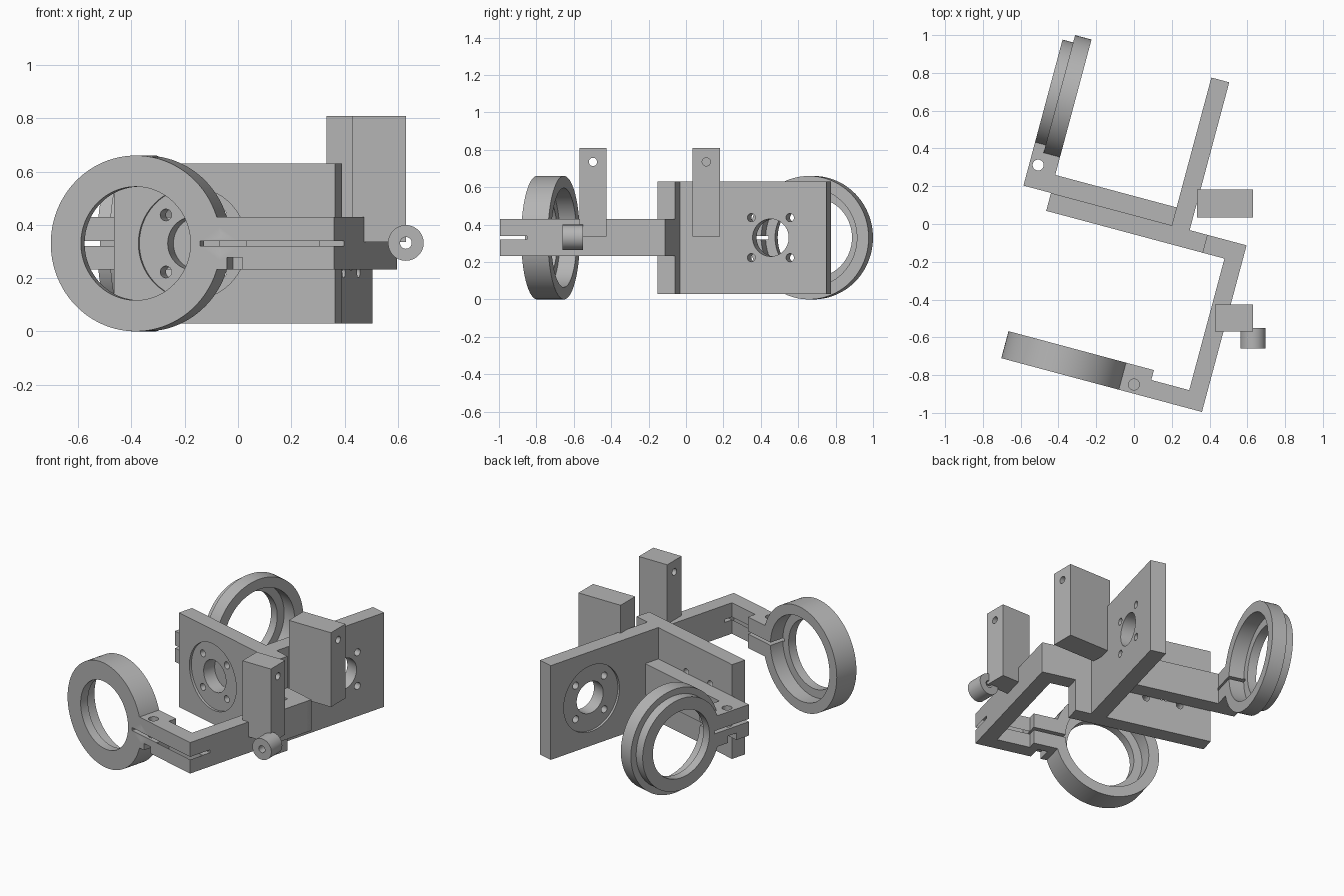
import bpy, math
from mathutils import Matrix, Vector

if "Cube" in bpy.data.objects:
    bpy.data.objects.remove(bpy.data.objects["Cube"], do_unlink=True)

grey = bpy.data.materials.new("plain grey")
grey.use_nodes = True
grey.diffuse_color = (0.46, 0.46, 0.46, 1)
grey.node_tree.nodes["Principled BSDF"].inputs["Base Color"].default_value = grey.diffuse_color

AXIS_Z = 0.33                                     # height of the optical axis
TURN = Matrix.Rotation(math.radians(-15), 4, "Z")  # the frame is turned in plan
FLAT = Matrix.Identity(4)


def box(x, y, z, m=TURN):
    """Box between pairs of limits, placed by matrix m."""
    lim = (x, y, z)
    bpy.ops.mesh.primitive_cube_add(size=1)
    ob = bpy.context.object
    mid = Vector([(a + b) / 2 for a, b in lim])
    size = [b - a for a, b in lim]
    ob.data.transform(m @ Matrix.Translation(mid) @ Matrix.Diagonal((*size, 1)))
    return ob


def rod(axis, r, span, centre, m=TURN, sides=64):
    """Cylinder along an axis; centre gives the two other coordinates."""
    bpy.ops.mesh.primitive_cylinder_add(vertices=sides, radius=r, depth=span[1] - span[0])
    ob = bpy.context.object
    pos = list(centre)
    pos.insert("XYZ".index(axis), sum(span) / 2)
    rot = FLAT
    if axis != "Z":
        rot = Matrix.Rotation(math.pi / 2, 4, "Y" if axis == "X" else "X")
    ob.data.transform(m @ Matrix.Translation(pos) @ rot)
    return ob


def build(name, adds, cuts=()):
    """Join the added solids, cut the others away and finish the part."""
    base = adds[0]
    steps = [(o, "UNION") for o in adds[1:]] + [(o, "DIFFERENCE") for o in cuts]
    for tool, op in steps:
        tool.hide_render = True
        mod = base.modifiers.new("cut", "BOOLEAN")
        mod.operation, mod.object, mod.solver = op, tool, "EXACT"
        bpy.ops.object.select_all(action="DESELECT")
        bpy.context.view_layer.objects.active = base
        base.select_set(True)
        bpy.ops.object.modifier_apply(modifier=mod.name)
        bpy.data.objects.remove(tool, do_unlink=True)
    base.name = name
    base.data.materials.clear()
    base.data.materials.append(grey)
    bpy.ops.object.select_all(action="DESELECT")
    bpy.context.view_layer.objects.active = base
    base.select_set(True)
    bpy.ops.object.shade_smooth_by_angle(angle=math.radians(30))
    return base


ARM_Z = (AXIS_Z - 0.097, AXIS_Z + 0.1)
PLATE_Z = (0.03, 0.63)
DEPTH = 0.148


def clamp_ring(name, m, block_end, lip, extra, slot_end):
    """Split ring around the local origin, clamp ears along +x, face at y = 0."""
    c = (0, AXIS_Z)
    adds = [rod("Y", 0.33, (lip, DEPTH), c, m, 96)]
    if lip:
        adds.append(rod("Y", 0.29, (0, DEPTH / 2), c, m, 96))
    adds.append(box((0.24, block_end), (0, DEPTH), ARM_Z, m))
    adds += extra
    cuts = [
        rod("Y", 0.213, (-0.1, 0.3), c, m, 96),                 # clear opening
        rod("Y", 0.265, (0.055, 0.3), c, m, 96),                # seat
        box((0.25, slot_end), (-0.02, DEPTH + 0.001), (AXIS_Z - 0.009, AXIS_Z + 0.009), m),
        rod("Z", 0.029, (0, 0.7), (0.385, 0.047), m, 32),       # clamp screw
        box((0.354, 0.416), (-0.02, 0.09), (0.1, 0.277), m),    # nut pocket
    ]
    return build(name, adds, cuts)


# Front ring with its L-shaped arm
front = TURN @ Matrix.Translation((-0.165, -0.868, 0))
clamp_ring("front_ring_arm", front, 0.467, 0,
           [box((0.4, 0.77), (0, 0.094), ARM_Z, front),
            box((0.51, 0.605), (-0.868, 0.045), ARM_Z),
            box((0.38, 0.605), (-0.053, 0.045), ARM_Z)], 0.8)

# Rear ring with the bar behind the front plate
rear = TURN @ Matrix.Translation((-0.618, 0.555, 0)) @ Matrix.Rotation(-math.pi / 2, 4, "Z")
clamp_ring("rear_ring_arm", rear, 0.51, 0.058,
           [box((-0.618, 0.2), (0.045, 0.143), ARM_Z)], 0.53)


def plate_holes(axis, along, span, recess):
    """Recess, central bore and four screw holes of a mounting plate."""
    cuts = [rod(axis, 0.21, recess, (along, AXIS_Z)), rod(axis, 0.1, span, (along, AXIS_Z))]
    for i in (-1, 1):
        for j in (-1, 1):
            cuts.append(rod(axis, 0.022, span, (along + i * 0.107, AXIS_Z + j * 0.107), sides=32))
    return cuts


# Two mounting plates at right angles
build("front_plate", [box((-0.467, 0.392), (-0.053, 0.045), PLATE_Z)],
      plate_holes("Y", -0.163, (-0.2, 0.2), (-0.2, -0.038)))
build("rear_plate", [box((0.195, 0.293), (0.045, 0.855), PLATE_Z)],
      plate_holes("X", 0.547, (0.1, 0.4), (0.1, 0.21)))

# Upright posts, square to the base axes
for name, x, y, start in (("front_post", (0.43, 0.63), (-0.57, -0.425), 0.3),
                          ("rear_post", (0.333, 0.63), (0.035, 0.182), 0.45)):
    build(name, [box(x, y, (0.335, 0.808), FLAT)],
          [rod("X", 0.022, (start, 0.8), (sum(y) / 2, 0.735), FLAT, 32)])

# Small pivot bushing at the foot of the front post
build("pivot_bushing", [rod("Y", 0.067, (-0.66, -0.55), (0.63, 0.332), FLAT, 48)],
      [rod("Y", 0.022, (-0.8, -0.4), (0.63, 0.332), FLAT, 32)])
